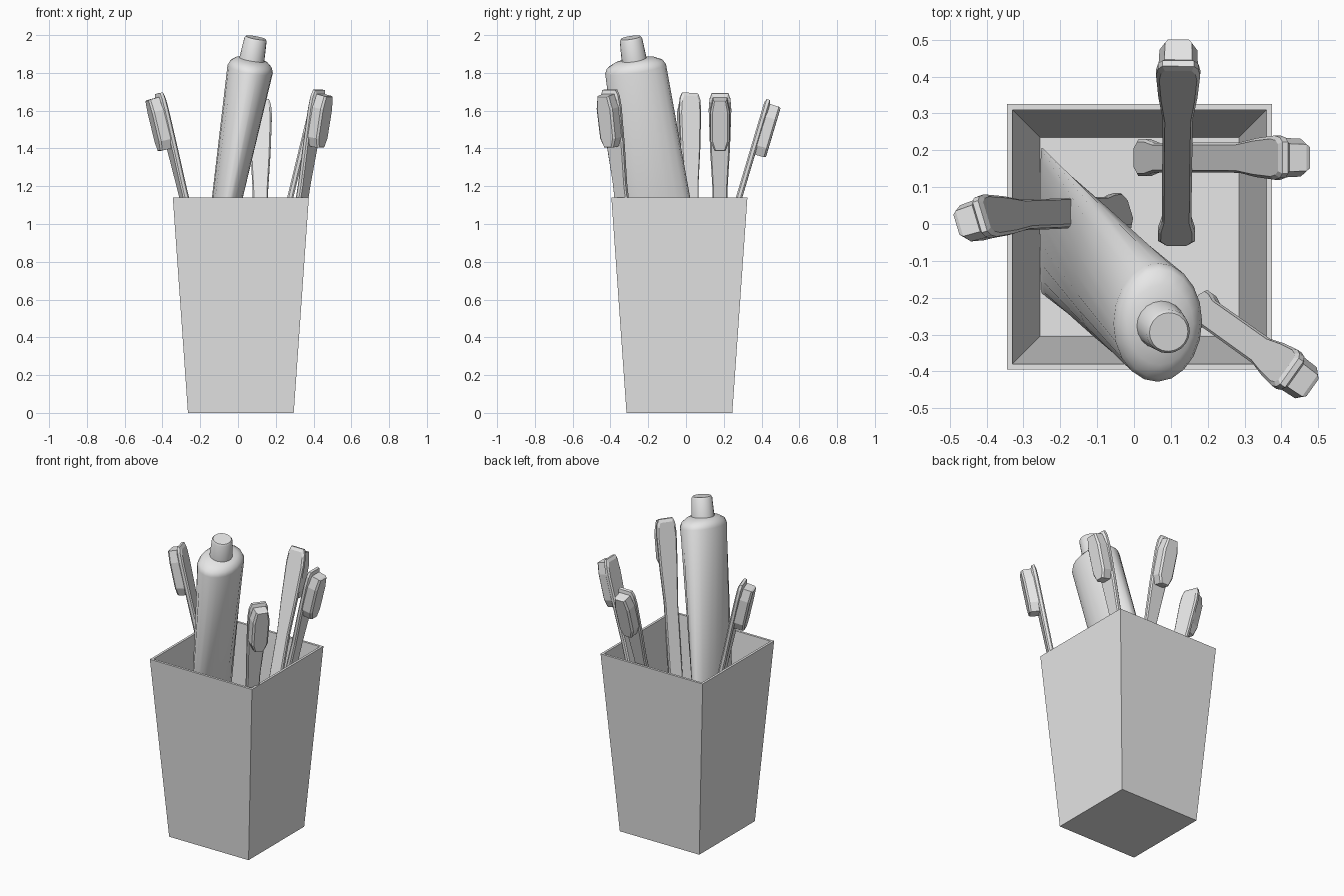
import bpy, bmesh, math
from mathutils import Vector, Matrix

if "Cube" in bpy.data.objects:
    bpy.data.objects.remove(bpy.data.objects["Cube"])

grey = bpy.data.materials.new("light grey")
grey.use_nodes = True
grey.diffuse_color = (0.8, 0.8, 0.8, 1)
grey.node_tree.nodes["Principled BSDF"].inputs["Base Color"].default_value = (0.8, 0.8, 0.8, 1)


def finish(bm, name, matrix=None, smooth=False):
    bmesh.ops.recalc_face_normals(bm, faces=bm.faces)
    mesh = bpy.data.meshes.new(name)
    bm.to_mesh(mesh)
    bm.free()
    mesh.materials.append(grey)
    ob = bpy.data.objects.new(name, mesh)
    bpy.context.collection.objects.link(ob)
    if matrix:
        ob.matrix_world = matrix
    if smooth:
        bpy.ops.object.select_all(action='DESELECT')
        ob.select_set(True)
        bpy.context.view_layer.objects.active = ob
        bpy.ops.object.shade_smooth_by_angle(angle=math.radians(40))
    return ob


def loft(bm, rings):
    """Skin a list of closed point rings and cap both ends."""
    loops = [[bm.verts.new(p) for p in ring] for ring in rings]
    for a, b in zip(loops, loops[1:]):
        for i in range(len(a)):
            j = (i + 1) % len(a)
            bm.faces.new((a[i], a[j], b[j], b[i]))
    bm.faces.new(loops[0])
    bm.faces.new(loops[-1])


def frame(base, tip, facing):
    """Local z runs from base to tip, local y points towards facing."""
    z = (tip - base).normalized()
    y = (facing - z * facing.dot(z)).normalized()
    m = Matrix((y.cross(z), y, z)).transposed().to_4x4()
    m.translation = base
    return m


# Tapered square cup, hollow, as one loft over the outside and back down inside
def square(half, z):
    return [(0.015 + sx * half, -0.035 + sy * half, z)
            for sx, sy in ((-1, -1), (1, -1), (1, 1), (-1, 1))]


bm = bmesh.new()
loft(bm, [square(0.28, 0), square(0.36, 1.14), square(0.345, 1.14), square(0.27, 0.03)])
finish(bm, "cup")


# Squeezed tube: flat crimped end, round shoulder, tapered cap
def ellipse(z, a, b, n=20):
    return [(a * math.cos(i * math.tau / n), b * math.sin(i * math.tau / n), z)
            for i in range(n)]


tube_frame = frame(Vector((-0.25, 0.01, 0.06)), Vector((0.068, -0.27, 1.84)), Vector((1, 0, 0)))
bm = bmesh.new()
loft(bm, [ellipse(*r) for r in ((0, 0.2, 0.006), (0.05, 0.2, 0.008), (0.9, 0.184, 0.068),
                                (1.81, 0.163, 0.122), (1.835, 0.15, 0.112),
                                (1.855, 0.11, 0.09), (1.865, 0.05, 0.05))])
finish(bm, "paste_tube", tube_frame, True)
bm = bmesh.new()
loft(bm, [ellipse(z, r, r) for z, r in ((1.84, 0.068), (1.97, 0.06), (1.98, 0.053))])
finish(bm, "tube_cap", tube_frame, True)


# Brushes: a flat shaped handle and a faceted bristle block
HANDLE = ((0, 0.03), (0.04, 0.05), (0.12, 0.05), (0.22, 0.04), (1.2, 0.041),
          (1.4, 0.053), (1.61, 0.06), (1.67, 0.055), (1.7, 0.043))
BRISTLES = ((1.4, 0.03), (1.45, 0.052), (1.61, 0.054), (1.68, 0.038))


def slab(bm, profile, levels):
    """Mirror a half-width profile and loft it through (y, scale) levels."""
    outline = [(w, z) for z, w in profile] + [(-w, z) for z, w in reversed(profile)]
    mid = (profile[0][0] + profile[-1][0]) / 2
    loft(bm, [[(w * s, y, z + (mid - z) * (1 - s) * 0.15) for w, z in outline]
              for y, s in levels])


def brush(name, base, tip, twist=0):
    base, tip = Vector(base), Vector(tip)
    lean = Vector((tip.x - base.x, tip.y - base.y, 0))
    m = frame(base, tip, lean) @ Matrix.Rotation(math.radians(twist), 4, 'Z')
    bm = bmesh.new()
    slab(bm, HANDLE, ((-0.016, 0.85), (-0.008, 1), (0.008, 1), (0.016, 0.85)))
    finish(bm, name + "_handle", m)
    bm = bmesh.new()
    slab(bm, BRISTLES, ((0.012, 1), (0.065, 0.95), (0.075, 0.75)))
    finish(bm, name + "_bristles", m)


brush("left_side_brush", (0.01, 0.18, 0.04), (0.41, 0.18, 1.69))
brush("right_side_brush", (-0.02, 0.035, 0.04), (-0.42, 0.02, 1.70), 15)
brush("back_brush", (0.115, -0.05, 0.03), (0.12, 0.43, 1.64))
brush("front_corner_brush", (0.17, -0.22, 0.04), (0.43, -0.405, 1.72))
